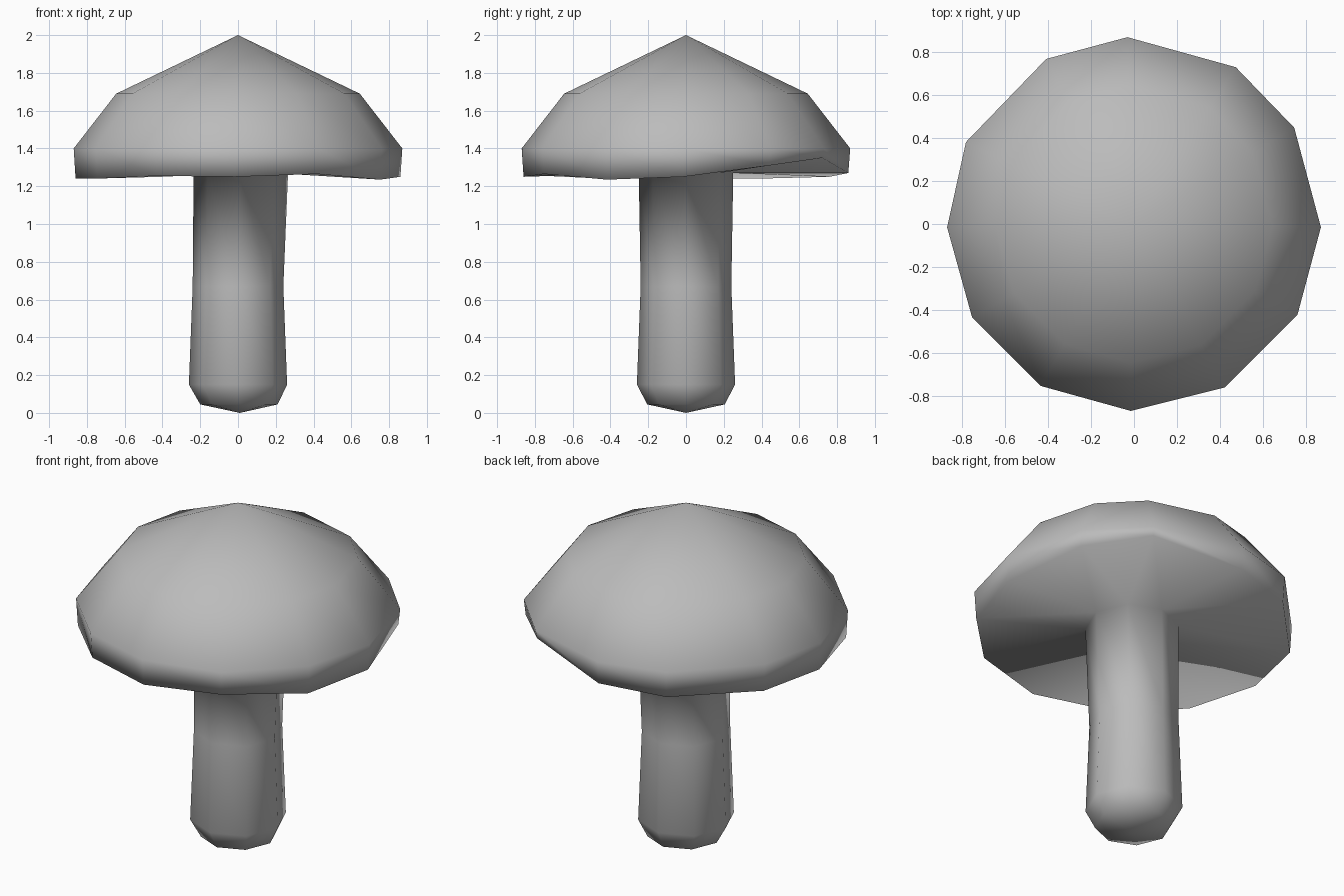
import bpy, bmesh
from math import radians, cos, sin, tau

cube = bpy.data.objects.get("Cube")
if cube:
    bpy.data.objects.remove(cube, do_unlink=True)

grey = bpy.data.materials.new("mushroom_grey")
grey.use_nodes = True
colour = (0.5, 0.5, 0.5, 1)
grey.diffuse_color = colour
grey.node_tree.nodes["Principled BSDF"].inputs["Base Color"].default_value = colour

CAP_ANGLES = [-1, 31, 57, 92, 118, 154, 181, 210, 240, 269, 299, 331]
RIM_HEIGHTS = [1.25, 1.31, 1.35, 1.27, 1.25, 1.24, 1.24, 1.24, 1.255, 1.25, 1.265, 1.235]
STEM_ANGLES = [i * 45 for i in range(8)]

bm = bmesh.new()


def ring(angles, radius, heights, centre_x=0.0):
    """Closed loop of vertices; heights is one number or one per vertex."""
    if not isinstance(heights, list):
        heights = [heights] * len(angles)
    verts = [bm.verts.new((centre_x + radius * cos(radians(a)), radius * sin(radians(a)), z))
             for a, z in zip(angles, heights)]
    edges = [bm.edges.new((v, verts[i - 1])) for i, v in enumerate(verts)]
    return verts, edges


def skin(a, b):
    """Quads between two loops of equal length."""
    n = len(a)
    for i in range(n):
        j = (i + 1) % n
        bm.faces.new((a[i], a[j], b[j], b[i]))


def close(loop, tip):
    """Triangle fan from a loop to a point."""
    point = bm.verts.new(tip)
    for i, v in enumerate(loop):
        bm.faces.new((loop[i - 1], v, point))


# Cap: peak, shoulder, brim and uneven lower rim
shoulder, _ = ring(CAP_ANGLES, 0.645, 1.69)
brim, _ = ring(CAP_ANGLES, 0.87, 1.4)
rim, rim_edges = ring(CAP_ANGLES, 0.86, RIM_HEIGHTS)
close(shoulder, (0, 0, 2))
skin(shoulder, brim)
skin(brim, rim)

# Stem: slightly waisted, with a rounded foot
stem = [ring(STEM_ANGLES, r, z, x) for r, z, x in
        ((0.25, 1.27, 0.015), (0.24, 0.67, 0), (0.26, 0.15, 0), (0.205, 0.045, 0.005))]
for upper, lower in zip(stem, stem[1:]):
    skin(upper[0], lower[0])
close(stem[-1][0], (0.01, 0, 0))

# Underside of the cap joins the rim to the stem
bmesh.ops.bridge_loops(bm, edges=rim_edges + stem[0][1])
bmesh.ops.recalc_face_normals(bm, faces=bm.faces)

mesh = bpy.data.meshes.new("mushroom")
bm.to_mesh(mesh)
bm.free()
mesh.materials.append(grey)
mesh.shade_smooth()
mushroom = bpy.data.objects.new("mushroom", mesh)
bpy.context.collection.objects.link(mushroom)
